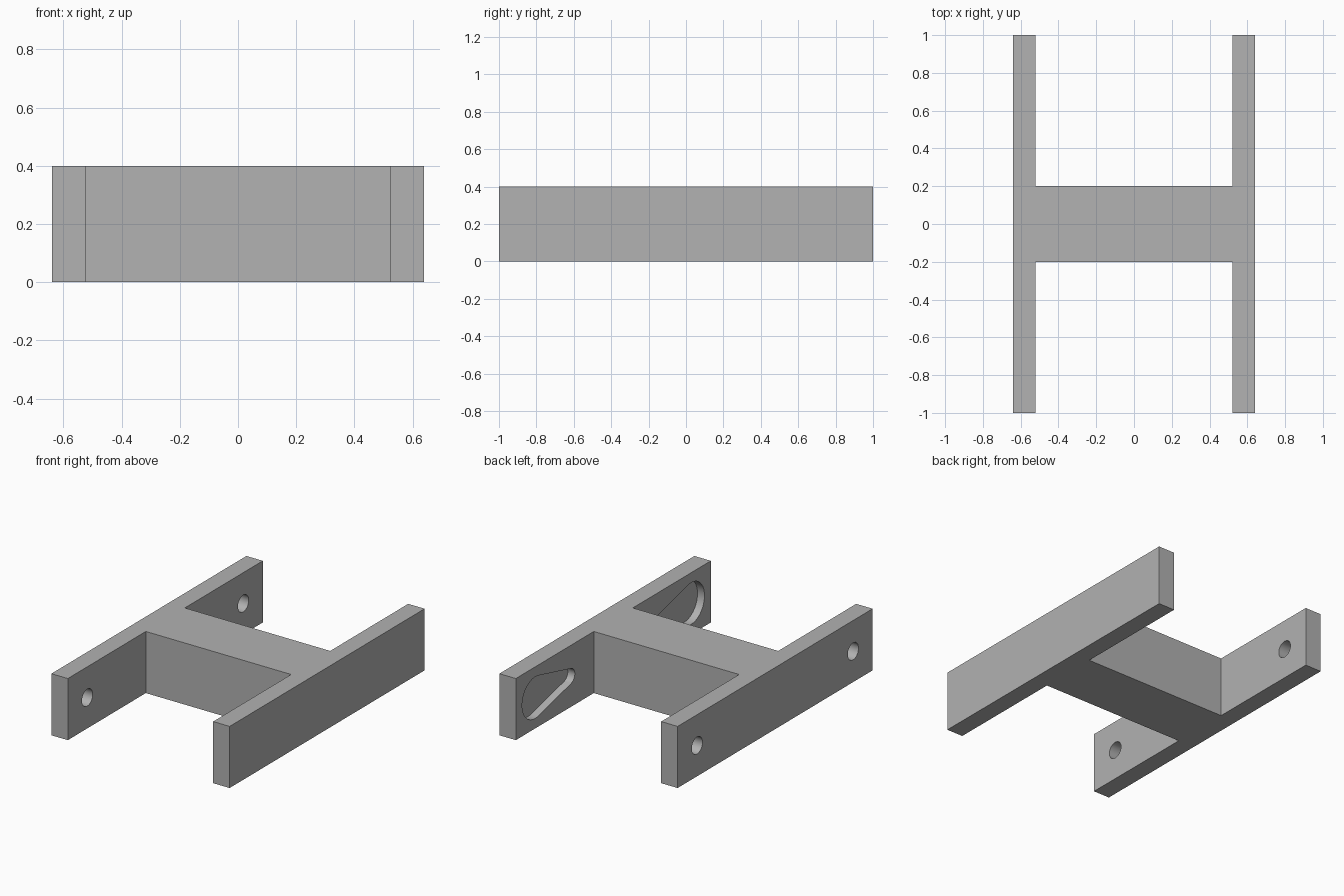
import bpy, bmesh
from math import acos, cos, sin, pi
from mathutils import Vector

if "Cube" in bpy.data.objects:
    bpy.data.objects.remove(bpy.data.objects["Cube"], do_unlink=True)

OUTER, INNER = 0.64, 0.522      # outer and inner x of the side rails
HEIGHT, BAR = 0.4, 0.2          # rail height, half depth of the cross bar
MID = HEIGHT / 2

grey = bpy.data.materials.new("plain grey")
colour = (0.445, 0.445, 0.445, 1)
grey.diffuse_color = colour
grey.use_nodes = True
grey.node_tree.nodes["Principled BSDF"].inputs["Base Color"].default_value = colour


def prism(name, outline, offset):
    """Extrude a closed outline of 3D points along an offset."""
    bm = bmesh.new()
    face = bm.faces.new([bm.verts.new(p) for p in outline])
    side = bmesh.ops.extrude_face_region(bm, geom=[face])["geom"]
    bmesh.ops.translate(bm, vec=Vector(offset),
                        verts=[g for g in side if isinstance(g, bmesh.types.BMVert)])
    bmesh.ops.recalc_face_normals(bm, faces=bm.faces)
    mesh = bpy.data.meshes.new(name)
    bm.to_mesh(mesh)
    bm.free()
    obj = bpy.data.objects.new(name, mesh)
    mesh.materials.append(grey)
    bpy.context.collection.objects.link(obj)
    return obj


def arc(x, y, radius, start, end, steps):
    """Points of an arc in the side plane."""
    angles = [start + (end - start) * i / steps for i in range(steps + 1)]
    return [(x, y + radius * cos(a), MID + radius * sin(a)) for a in angles]


# H-shaped frame: two rails joined by a cross bar
quarter = [(INNER, BAR), (INNER, 1), (OUTER, 1)]
half = quarter + [(x, -y) for x, y in reversed(quarter)]
outline = half + [(-x, -y) for x, y in half]
frame = prism("frame", [(x, y, 0) for x, y in outline], (0, 0, HEIGHT))

# Cutters: round holes through one rail, blind teardrop pockets in the other
cutters = []
big, small, span, pocket_depth = 0.135, 0.05, 0.355, 0.05
tangent = acos((big - small) / span)
for s in (-1, 1):
    ring = arc(-OUTER - 0.05, s * 0.8, 0.055, 0, 2 * pi, 48)[:-1]
    cutters.append(prism("hole_cutter", ring, (0.25, 0, 0)))

    x = INNER - 0.05
    drop = (arc(x, -0.8, big, tangent, 2 * pi - tangent, 36)
            + arc(x, span - 0.8, small, -tangent, tangent, 20))
    drop = [(px, -s * py, pz) for px, py, pz in drop]
    cutters.append(prism("pocket_cutter", drop, (pocket_depth + 0.05, 0, 0)))

bpy.ops.object.select_all(action="DESELECT")
bpy.context.view_layer.objects.active = frame
frame.select_set(True)
for cutter in cutters:
    cutter.hide_render = True
    cut = frame.modifiers.new("cut", "BOOLEAN")
    cut.operation = "DIFFERENCE"
    cut.solver = "EXACT"
    cut.object = cutter
    bpy.ops.object.modifier_apply(modifier=cut.name)
    bpy.data.objects.remove(cutter, do_unlink=True)

bpy.ops.object.shade_smooth_by_angle(angle=pi / 6)
